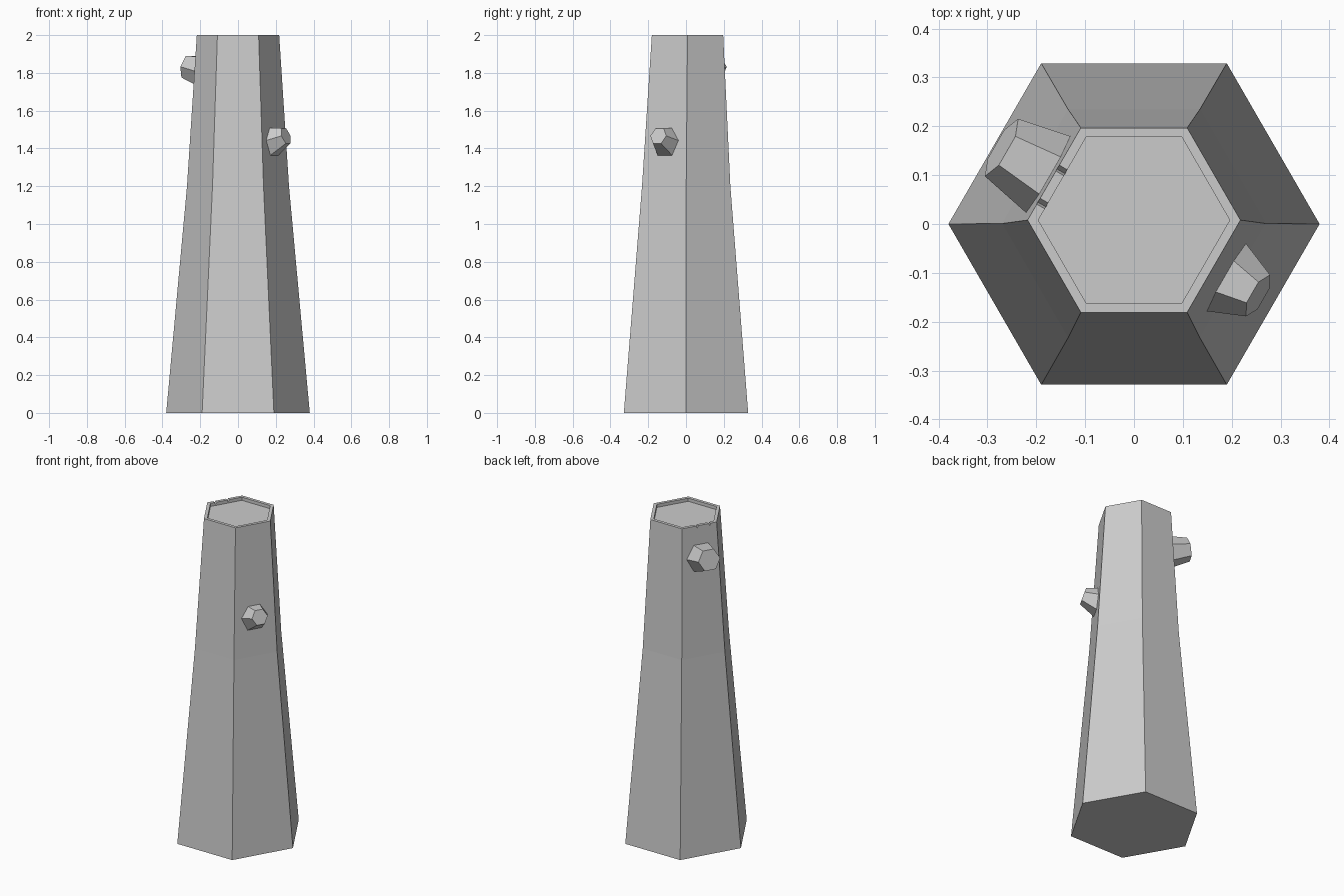
import bpy, bmesh
from math import cos, sin, pi, radians
from mathutils import Vector

if "Cube" in bpy.data.objects:
    bpy.data.objects.remove(bpy.data.objects["Cube"])


def loft(name, rings):
    """Closed solid skinned through a series of equal-count rings."""
    bm = bmesh.new()
    loops = [[bm.verts.new(p) for p in r] for r in rings]
    n = len(loops[0])
    for a, b in zip(loops, loops[1:]):
        for i in range(n):
            j = (i + 1) % n
            bm.faces.new((a[i], a[j], b[j], b[i]))
    bm.faces.new(loops[0][::-1])
    bm.faces.new(loops[-1])
    bmesh.ops.recalc_face_normals(bm, faces=bm.faces)
    me = bpy.data.meshes.new(name)
    bm.to_mesh(me)
    bm.free()
    ob = bpy.data.objects.new(name, me)
    bpy.context.collection.objects.link(ob)
    return ob


def hexagon(centre, r, u, v):
    return [centre + u * (r * cos(i * pi / 3)) + v * (r * sin(i * pi / 3)) for i in range(6)]


X, Y, Z = Vector((1, 0, 0)), Vector((0, 1, 0)), Vector((0, 0, 1))

# Tapered six-sided trunk with a shallow recess in the top
trunk = loft("trunk", [hexagon(Vector((0, y, z)), r, X, Y) for r, y, z in (
    (0.38, 0, 0), (0.27, 0.001, 1.2), (0.218, 0.008, 2.0),
    (0.196, 0.008, 2.0), (0.196, 0.008, 1.98))])


# Cut-off branch stubs, tilted slightly upward
def stub(name, angle, z, reach, length, r0, r1, tilt):
    a, t = radians(angle), radians(tilt)
    out = Vector((cos(a), sin(a), 0))
    side = Z.cross(out)
    axis = out * cos(t) + Z * sin(t)
    up = axis.cross(side)
    base = out * reach + Z * z
    inset = 0.04
    r_in = r0 + (r0 - r1) * inset / length
    return loft(name, [hexagon(base + axis * d, r, side, up)
                       for d, r in ((-inset, r_in), (length, r1))])


stub("upper_branch_stub", 150, 1.808, 0.206, 0.110, 0.09, 0.068, 13)
stub("lower_branch_stub", -30, 1.443, 0.221, 0.076, 0.079, 0.049, 18)

# Small chips in the rim
out = Vector((cos(radians(150)), sin(radians(150)), 0))
side = Z.cross(out)
for i, (x, y) in enumerate(((-0.147, 0.111), (-0.186, 0.043))):
    c = Vector((x, y, 2.0))
    tri = [side * -0.012 + Z * 0.01, side * 0.012 + Z * 0.01, side * 0.004 - Z * 0.014]
    chip = loft(f"rim_chip_cutter_{i + 1}", [[c + out * d + p for p in tri] for d in (-0.03, 0.03)])
    chip.hide_render = True
    chip.display_type = 'WIRE'
    mod = trunk.modifiers.new("chip", 'BOOLEAN')
    mod.operation = 'DIFFERENCE'
    mod.object = chip
